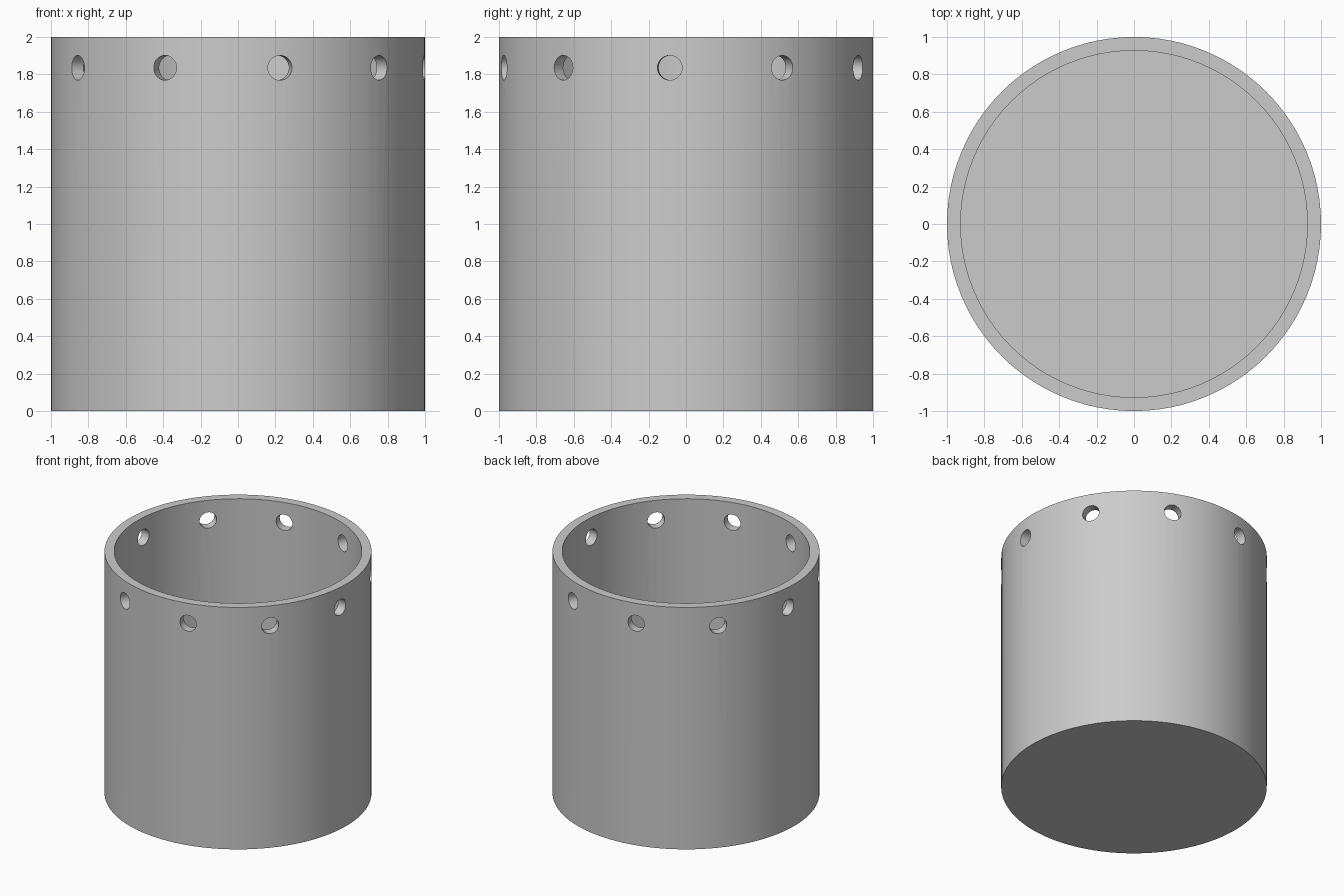
import bpy, bmesh
from math import radians, cos, sin, pi
from mathutils import Matrix, Vector

cube = bpy.data.objects.get("Cube")
if cube:
    bpy.data.objects.remove(cube, do_unlink=True)

RADIUS, INNER, HEIGHT, FLOOR = 1.0, 0.927, 2.0, 0.07
HOLES, HOLE_RADIUS, HOLE_Z, HOLE_START = 10, 0.066, 1.835, radians(-5)

grey = bpy.data.materials.new("plain grey")
grey.use_nodes = True
colour = (0.6, 0.6, 0.6, 1)
grey.diffuse_color = colour
grey.node_tree.nodes["Principled BSDF"].inputs["Base Color"].default_value = colour


def make_object(name, bm):
    mesh = bpy.data.meshes.new(name)
    bmesh.ops.recalc_face_normals(bm, faces=bm.faces)
    bm.to_mesh(mesh)
    bm.free()
    obj = bpy.data.objects.new(name, mesh)
    bpy.context.collection.objects.link(obj)
    mesh.materials.append(grey)
    return obj


# Open cup: outer wall, rim, inner wall and floor spun from one profile
bm = bmesh.new()
profile = [(RADIUS, 0), (RADIUS, HEIGHT), (INNER, HEIGHT), (INNER, FLOOR)]
verts = [bm.verts.new((r, 0, z)) for r, z in profile]
edges = [bm.edges.new(pair) for pair in zip(verts, verts[1:])]
bmesh.ops.spin(bm, geom=verts + edges, cent=(0, 0, 0), axis=(0, 0, 1),
               angle=2 * pi, steps=96)
bmesh.ops.remove_doubles(bm, verts=bm.verts, dist=0.0001)
bmesh.ops.holes_fill(bm, edges=[e for e in bm.edges if e.is_boundary])
cup = make_object("cup", bm)

# Ring of round drill cutters pointing outward through the wall
bm = bmesh.new()
for i in range(HOLES):
    a = HOLE_START + i * 2 * pi / HOLES
    out = Vector((cos(a), sin(a), 0))
    place = Matrix.Translation(out * 0.96 + Vector((0, 0, HOLE_Z)))
    turn = out.to_track_quat("Z", "Y").to_matrix().to_4x4()
    bmesh.ops.create_cone(bm, cap_ends=True, segments=32, radius1=HOLE_RADIUS,
                          radius2=HOLE_RADIUS, depth=0.3, matrix=place @ turn)
cutter = make_object("hole_cutter", bm)
cutter.hide_render = True
cutter.hide_set(True)

# Drill the holes
drill = cup.modifiers.new("holes", "BOOLEAN")
drill.operation = "DIFFERENCE"
drill.solver = "EXACT"
drill.object = cutter
bpy.context.view_layer.objects.active = cup
cup.select_set(True)
bpy.ops.object.modifier_apply(modifier=drill.name)
bpy.data.objects.remove(cutter, do_unlink=True)
bpy.ops.object.shade_smooth_by_angle(angle=radians(30))
